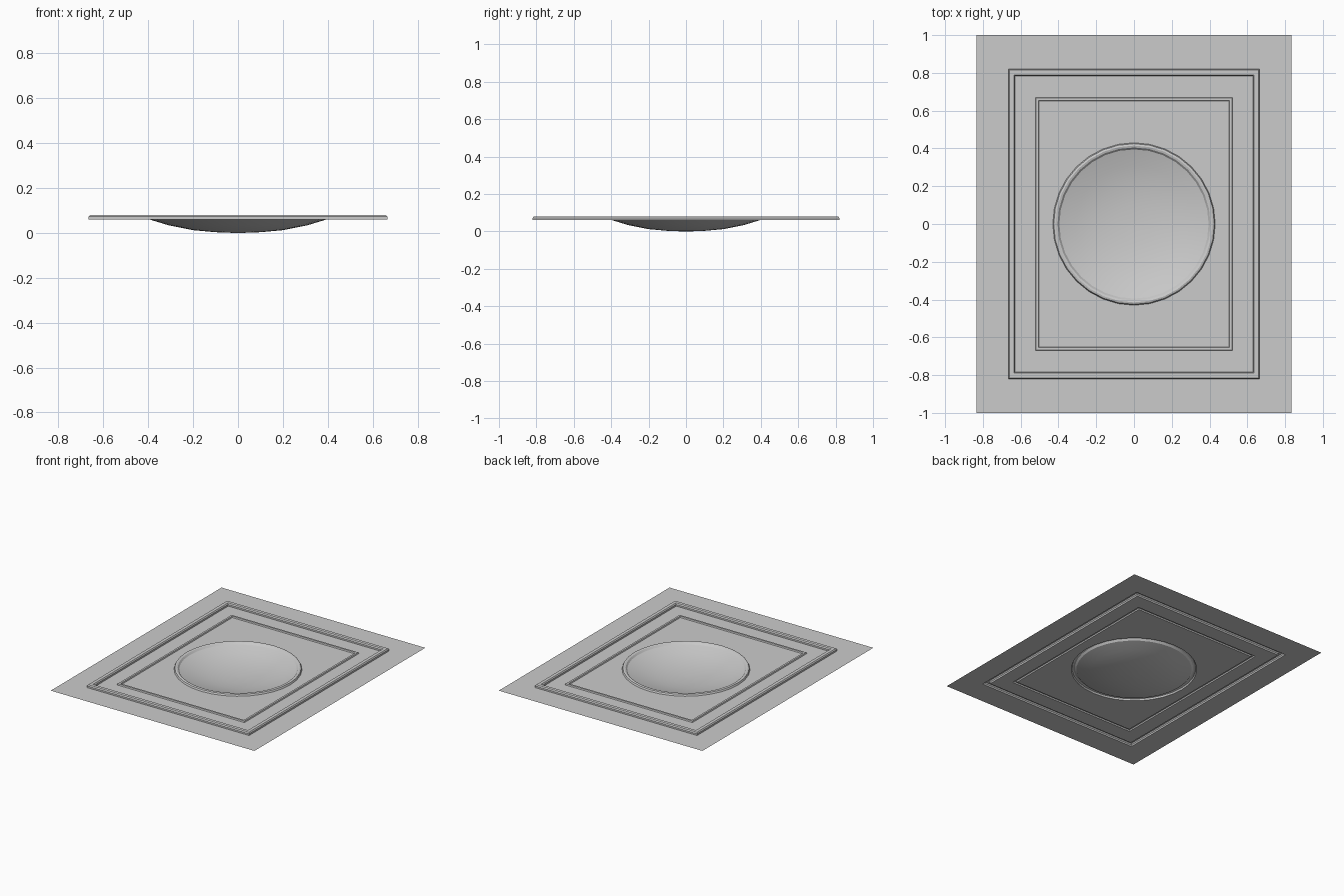
import bpy, math

if "Cube" in bpy.data.objects:
    bpy.data.objects.remove(bpy.data.objects["Cube"])

Z = 0.06  # level of the flat sheet


def make(name, verts, faces, angle=30):
    me = bpy.data.meshes.new(name)
    me.from_pydata(verts, [], faces)
    ob = bpy.data.objects.new(name, me)
    bpy.context.collection.objects.link(ob)
    bpy.context.view_layer.objects.active = ob
    ob.select_set(True)
    bpy.ops.object.shade_smooth_by_angle(angle=math.radians(angle))
    ob.select_set(False)
    return ob


def loft(name, rings, cap=False):
    # bridge closed rings of equal point count, outermost first
    n = len(rings[0])
    verts = [p for r in rings for p in r]
    faces = []
    for k in range(len(rings) - 1):
        for i in range(n):
            j = (i + 1) % n
            faces.append((k*n + i, k*n + j, (k+1)*n + j, (k+1)*n + i))
    if cap:
        faces.append(tuple(range((len(rings) - 1) * n, len(rings) * n)))
    return make(name, verts, faces)


def rect(x, y, z):
    return [(-x, -y, z), (x, -y, z), (x, y, z), (-x, y, z)]


def circle(r, z, n=32):
    return [(r*math.cos(2*math.pi*i/n), r*math.sin(2*math.pi*i/n), z) for i in range(n)]


def moulding(name, x, y, profile):
    # profile is (inset, height above the sheet)
    return loft(name, [rect(x - d, y - d, Z + h) for d, h in profile])


# outer flange and flat band between the two mouldings
loft("outer_flange", [rect(0.835, 1.0, Z), rect(0.665, 0.82, Z)])
moulding("outer_moulding", 0.665, 0.82,
         [(0, 0), (0, 0.012), (0.006, 0.02), (0.030, 0.02), (0.036, 0.012), (0.036, 0)])
loft("middle_band", [rect(0.629, 0.784, Z), rect(0.522, 0.67, Z)])
moulding("inner_moulding", 0.522, 0.67,
         [(0, 0), (0.003, 0.009), (0.017, 0.009), (0.020, 0)])

# inner panel with a round hole: square corners joined to the circle by quadrants
n, R = 32, 0.43
verts = circle(R, Z, n) + rect(0.502, 0.65, Z)
bl, br, tr, tl = n, n + 1, n + 2, n + 3
faces = []
for corner, start in ((tr, 0), (tl, 8), (bl, 16), (br, 24)):
    for i in range(start, start + 8):
        faces.append((i, corner, (i + 1) % n))
faces += [(0, br, tr), (8, tr, tl), (16, tl, bl), (24, bl, br)]
make("inner_panel", verts, faces)

# raised round rim and shallow bowl
loft("round_rim", [circle(r, Z + h) for r, h in
                   ((0.43, 0), (0.425, 0.012), (0.415, 0.015), (0.405, 0.012), (0.395, 0))])
loft("bowl", [circle(r, z) for r, z in
              ((0.395, 0.06), (0.31, 0.034), (0.20, 0.012), (0.10, 0.003), (0.02, 0.0))], cap=True)
